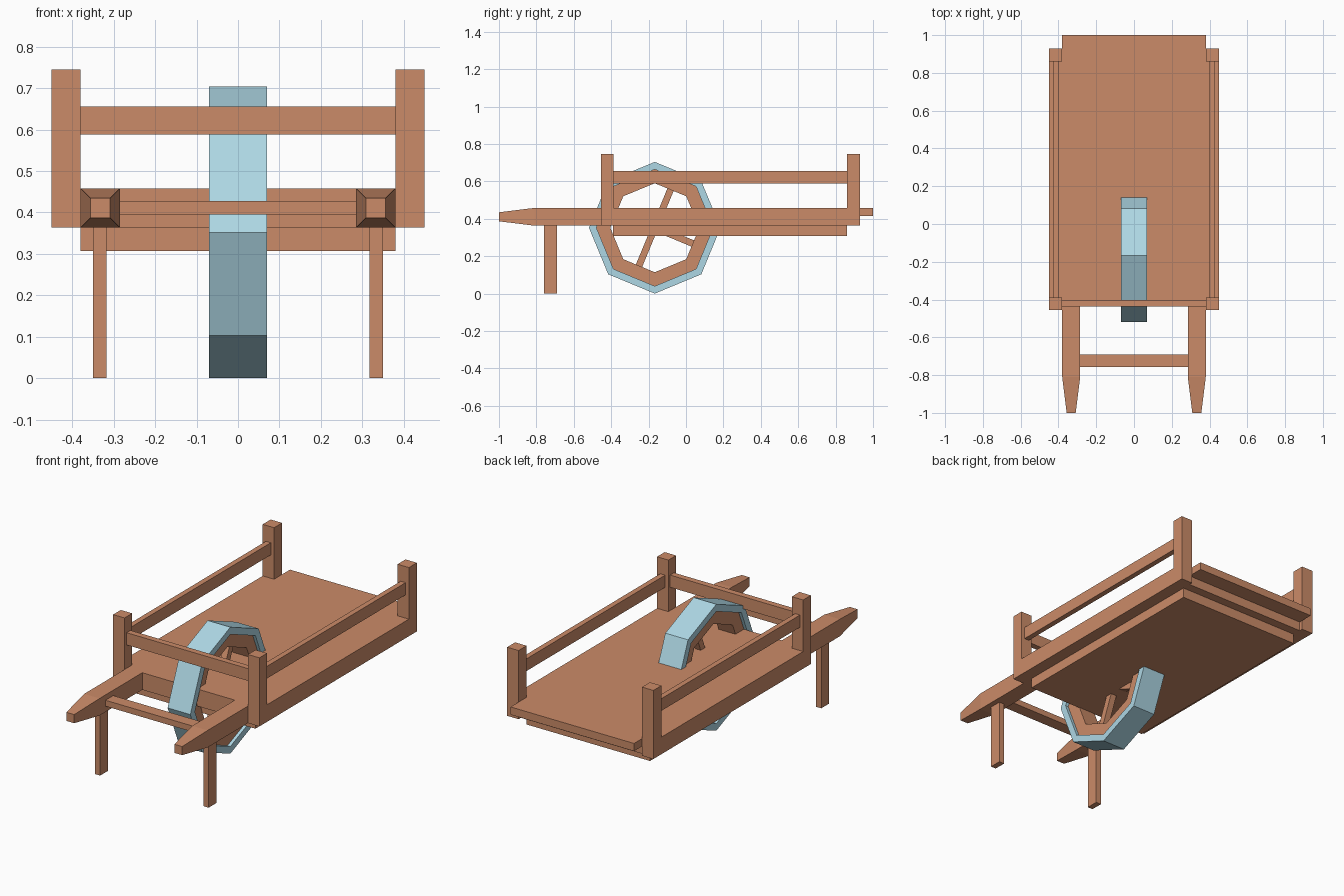
import bpy, bmesh, math
from mathutils import Vector

if "Cube" in bpy.data.objects:
    bpy.data.objects.remove(bpy.data.objects["Cube"])


def material(name, color):
    m = bpy.data.materials.new(name)
    m.diffuse_color = color
    m.use_nodes = True
    m.node_tree.nodes["Principled BSDF"].inputs["Base Color"].default_value = m.diffuse_color
    return m


WOOD = material("wood", (0.60, 0.26, 0.14, 1))
IRON = material("iron", (0.42, 0.68, 0.78, 1))


def finish(name, bm, mat):
    bmesh.ops.recalc_face_normals(bm, faces=bm.faces)
    me = bpy.data.meshes.new(name)
    bm.to_mesh(me)
    bm.free()
    me.materials.append(mat)
    ob = bpy.data.objects.new(name, me)
    bpy.context.collection.objects.link(ob)
    return ob


def box(name, x, y, z, mirror=False):
    bm = bmesh.new()
    bmesh.ops.create_cube(bm, size=1)
    for v in bm.verts:
        v.co = Vector([(r[0] + r[1]) / 2 + c * (r[1] - r[0])
                       for c, r in zip(v.co, (x, y, z))])
    ob = finish(name, bm, WOOD)
    if mirror:
        ob.modifiers.new("Mirror", 'MIRROR').use_mirror_merge = False
    return ob


# Flat bed: main deck, tail board and under-slab
box("deck", (-0.38, 0.38), (-0.435, 0.91), (0.363, 0.458))
box("tail_board", (-0.38, 0.38), (0.90, 1.0), (0.415, 0.458))
box("under_slab", (-0.38, 0.38), (-0.39, 0.86), (0.307, 0.364))

# Side beams, corner posts and rails
box("side_beam", (0.38, 0.45), (-0.39, 0.86), (0.363, 0.458), True)
for label, y in (("front", (-0.455, -0.388)), ("rear", (0.86, 0.93))):
    box(label + "_post", (0.38, 0.45), y, (0.363, 0.745), True)
box("side_rail", (0.40, 0.43), (-0.39, 0.86), (0.588, 0.656), True)
box("front_rail", (-0.38, 0.38), (-0.437, -0.403), (0.588, 0.656))

# Handles with tapered grips
bm = bmesh.new()
rings = []
for y, hx, hz in ((-0.43, 0.0475, 0.0475), (-0.81, 0.0475, 0.0475), (-1.0, 0.024, 0.024)):
    rings.append([bm.verts.new((0.3325 + a * hx, y, 0.4105 + b * hz))
                  for a, b in ((-1, -1), (1, -1), (1, 1), (-1, 1))])
for r, s in zip(rings, rings[1:]):
    for i in range(4):
        j = (i + 1) % 4
        bm.faces.new((r[i], r[j], s[j], s[i]))
bm.faces.new(rings[0])
bm.faces.new(rings[-1])
finish("handle", bm, WOOD).modifiers.new("Mirror", 'MIRROR')

# Legs and the crossbar between handles
box("leg", (0.318, 0.35), (-0.758, -0.69), (0, 0.37), True)
box("crossbar", (-0.29, 0.29), (-0.758, -0.69), (0.395, 0.428))

# Eight-sided wheel
CY, CZ = -0.167, 0.352


def ring(name, outer, inner, half, mat):
    bm = bmesh.new()
    section = ((outer, -half), (outer, half), (inner, half), (inner, -half))
    loops = []
    for k in range(8):
        a = math.pi * k / 4
        loops.append([bm.verts.new((x, CY + r * math.cos(a), CZ + r * math.sin(a)))
                      for r, x in section])
    for k in range(8):
        p, q = loops[k], loops[(k + 1) % 8]
        for i in range(4):
            j = (i + 1) % 4
            bm.faces.new((p[i], p[j], q[j], q[i]))
    finish(name, bm, mat)


ring("wheel_tyre", 0.352, 0.312, 0.07, IRON)
ring("wheel_rim", 0.313, 0.238, 0.052, WOOD)

# Two crossed spoke bars
for k in range(2):
    ob = box("spoke_bar", (-0.018, 0.018), (-0.23, 0.23), (-0.018, 0.018))
    ob.location = (0, CY, CZ)
    ob.rotation_euler.x = math.radians(67.5 - 90 * k)
